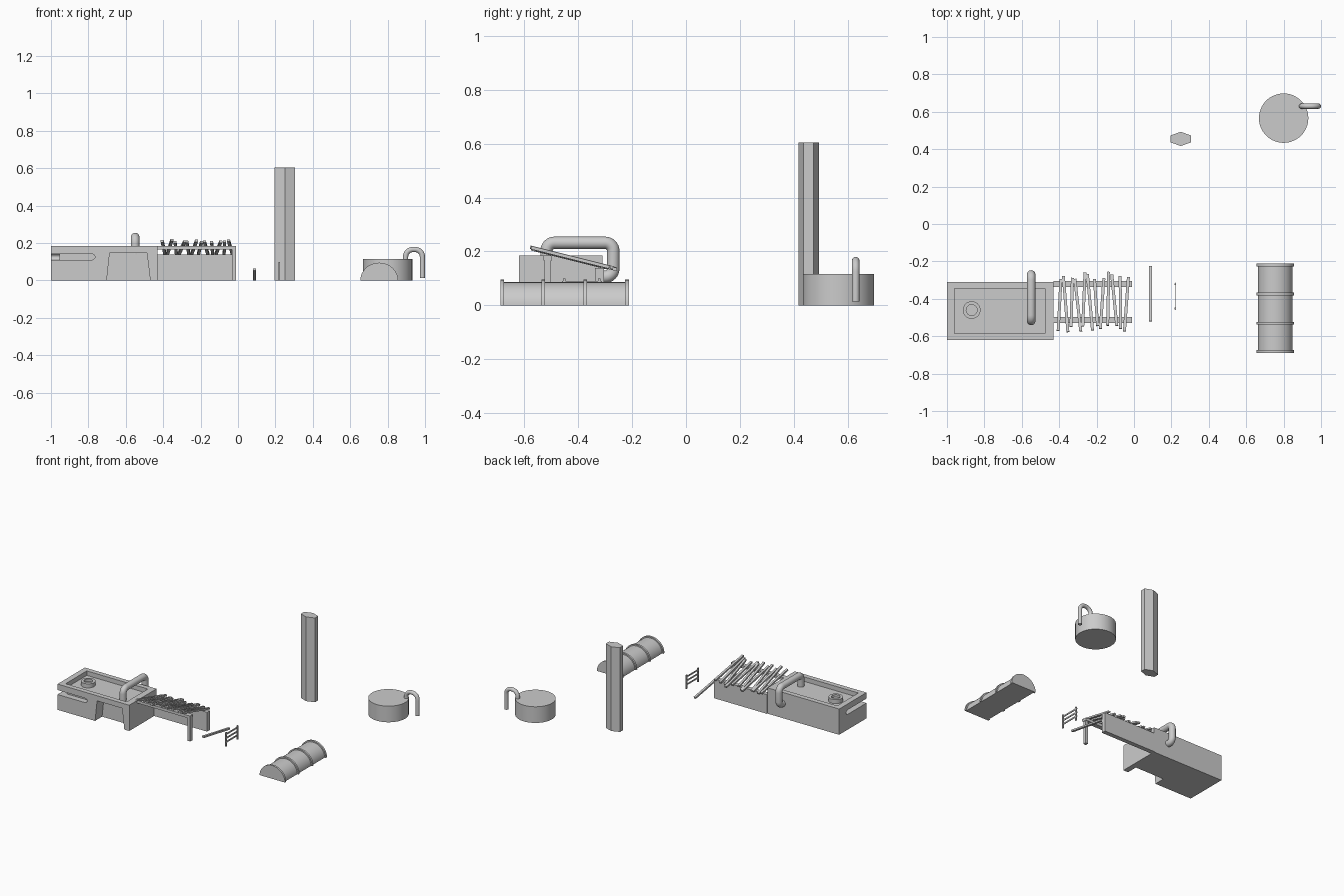
import bpy, bmesh, math, random
from mathutils import Vector, Matrix

if "Cube" in bpy.data.objects:
    bpy.data.objects.remove(bpy.data.objects["Cube"])

random.seed(4)


def make(name, bm, smooth=False):
    bmesh.ops.recalc_face_normals(bm, faces=bm.faces)
    me = bpy.data.meshes.new(name)
    bm.to_mesh(me)
    bm.free()
    ob = bpy.data.objects.new(name, me)
    bpy.context.collection.objects.link(ob)
    if smooth:
        bpy.ops.object.select_all(action='DESELECT')
        bpy.context.view_layer.objects.active = ob
        ob.select_set(True)
        bpy.ops.object.shade_smooth_by_angle(angle=math.radians(35))
    return ob


def prism(name, points, offset, smooth=False):
    """Extrude a planar 3D outline along an offset."""
    bm = bmesh.new()
    face = bm.faces.new([bm.verts.new(p) for p in points])
    ext = bmesh.ops.extrude_face_region(bm, geom=[face])
    moved = [g for g in ext['geom'] if isinstance(g, bmesh.types.BMVert)]
    bmesh.ops.translate(bm, verts=moved, vec=offset)
    if face.is_valid is False:
        pass
    elif len([f for f in bm.faces if set(f.verts) == set(face.verts)]) == 0:
        bm.faces.new(face.verts)
    return make(name, bm, smooth)


def box(name, x0, x1, y0, y1, z0, z1):
    return prism(name, [(x0, y0, z0), (x1, y0, z0), (x1, y1, z0), (x0, y1, z0)],
                 (0, 0, z1 - z0))


def beam(name, a, b, w, h):
    """Rectangular bar between two points."""
    a, b = Vector(a), Vector(b)
    d = b - a
    side = d.cross(Vector((0, 0, 1))).normalized() * w / 2
    up = side.cross(d).normalized() * h / 2
    return prism(name, [a - side - up, a + side - up, a + side + up, a - side + up], d)


def circle(cx, cy, z, r, n=48):
    return [(cx + r * math.cos(2 * math.pi * i / n), cy + r * math.sin(2 * math.pi * i / n), z)
            for i in range(n)]


def cut(target, cutter):
    mod = target.modifiers.new('cut', 'BOOLEAN')
    mod.operation = 'DIFFERENCE'
    mod.solver = 'EXACT'
    mod.object = cutter
    bpy.context.view_layer.objects.active = target
    bpy.ops.object.modifier_apply(modifier=mod.name)
    bpy.data.objects.remove(cutter)


def pipe(name, pts, radius, bend, n=20):
    """Round pipe along a polyline with rounded corners."""
    pts = [Vector(p) for p in pts]
    path = [pts[0]]
    for p, c, q in zip(pts, pts[1:], pts[2:]):
        u, v = (p - c).normalized(), (q - c).normalized()
        centre = c + (u + v) * bend
        for i in range(9):
            t = math.pi / 2 * i / 8
            path.append(centre - v * bend * math.cos(t) - u * bend * math.sin(t))
    path.append(pts[-1])
    normal = (pts[1] - pts[0]).cross(pts[2] - pts[1]).normalized()
    bm = bmesh.new()
    rings = []
    for i, p in enumerate(path):
        t = (path[min(i + 1, len(path) - 1)] - path[max(i - 1, 0)]).normalized()
        s = t.cross(normal)
        rings.append([bm.verts.new(p + (normal * math.cos(a) + s * math.sin(a)) * radius)
                      for a in (2 * math.pi * k / n for k in range(n))])
    for r0, r1 in zip(rings, rings[1:]):
        for k in range(n):
            bm.faces.new((r0[k], r0[(k + 1) % n], r1[(k + 1) % n], r1[k]))
    bm.faces.new(rings[0])
    bm.faces.new(rings[-1])
    return make(name, bm, True)


def slot(start, end, z, r):
    """2D outline: square start, rounded end."""
    s = 1 if end > start else -1
    pts = [(start, z - r)]
    for i in range(9):
        a = -math.pi / 2 + math.pi * i / 8
        pts.append((end - s * r + s * r * math.cos(a), z + r * math.sin(a)))
    return pts + [(start, z + r)]


# Main block with roof tray, doorway and wraparound window groove
block = box('main_block', -1, -0.43, -0.62, -0.31, 0, 0.185)
cut(block, box('roof_cutter', -0.96, -0.475, -0.585, -0.345, 0.153, 0.3))
door = [(-0.703, -0.01), (-0.468, -0.01), (-0.487, 0.148), (-0.686, 0.148)]
cut(block, prism('door_cutter', [(x, -0.7, z) for x, z in door], (0, 0.16, 0)))
cut(block, prism('front_slot_cutter', [(x, -0.7, z) for x, z in slot(-1.1, -0.765, 0.126, 0.016)],
                 (0, 0.122, 0)))
cut(block, prism('side_slot_cutter', [(-1.1, y, z) for y, z in slot(-0.7, -0.39, 0.126, 0.016)],
                 (0.145, 0, 0)))

# Roof vent ring
vent = prism('roof_vent', circle(-0.868, -0.46, 0.145, 0.047, 32), (0, 0, 0.037), True)
cut(vent, prism('vent_cutter', circle(-0.868, -0.46, 0.165, 0.029, 32), (0, 0, 0.1)))

# Roof-to-back pipe
pipe('roof_pipe', [(-0.55, -0.518, 0.14), (-0.55, -0.518, 0.232), (-0.55, -0.27, 0.232),
                   (-0.55, -0.27, 0.106), (-0.55, -0.30 - 0.02, 0.106)], 0.023, 0.03)

# Lean-to: back wall, front rail, post
box('shelter_back_wall', -0.43, -0.01, -0.337, -0.305, 0, 0.138)
box('shelter_front_rail', -0.435, -0.01, -0.53, -0.497, 0.166, 0.185)
box('shelter_post', -0.033, -0.012, -0.525, -0.502, 0, 0.17)


# Uneven sloping slats
def roof_z(y):
    return 0.195 - 0.25 * (y + 0.515)


for i in range(12):
    x = -0.398 + i * 0.0325
    f = -0.56 + random.uniform(-0.02, 0.02)
    b = -0.275 + random.uniform(-0.025, 0.025)
    lift = random.uniform(-0.002, 0.006)
    tilt = random.uniform(-0.012, 0.018)
    beam(f'roof_slat_{i}', (x + tilt, f, roof_z(f) + lift), (x - tilt, b, roof_z(b) + lift),
         0.016, 0.012)
beam('fallen_slat', (0.087, -0.52, 0.058), (0.088, -0.226, 0.007), 0.016, 0.012)

# Small fence
for i, y in enumerate((-0.452, -0.322)):
    box(f'fence_post_{i}', 0.217, 0.225, y - 0.005, y + 0.005, 0, 0.1)
for i, z in enumerate((0.03, 0.058, 0.086)):
    box(f'fence_rail_{i}', 0.218, 0.223, -0.46, -0.312, z - 0.005, z + 0.005)

# Hexagonal tower
hexagon = [(0.056, 0.018), (0, 0.038), (-0.056, 0.018), (-0.056, -0.018), (0, -0.038), (0.056, -0.018)]
prism('tower', [(0.25 + x, 0.455 + y, 0) for x, y in hexagon], (0, 0, 0.605))

# Round tank with overflow pipe
prism('tank', circle(0.8, 0.566, 0, 0.132, 64), (0, 0, 0.116), True)
pipe('tank_pipe', [(0.896, 0.63, 0.1), (0.896, 0.63, 0.166), (0.986, 0.63, 0.166),
                   (0.986, 0.63, 0.014)], 0.014, 0.04)


# Half-round hut with ribs
def vault(name, rx, rz, y0, y1):
    pts = [(0.755 + rx * math.cos(math.pi * i / 32), y0, rz * math.sin(math.pi * i / 32))
           for i in range(33)]
    prism(name, pts, (0, y1 - y0, 0), True)


vault('hut', 0.092, 0.086, -0.685, -0.217)
for i, y in enumerate((-0.682, -0.53, -0.374, -0.219)):
    vault(f'hut_rib_{i}', 0.101, 0.095, y - 0.007, y + 0.007)
